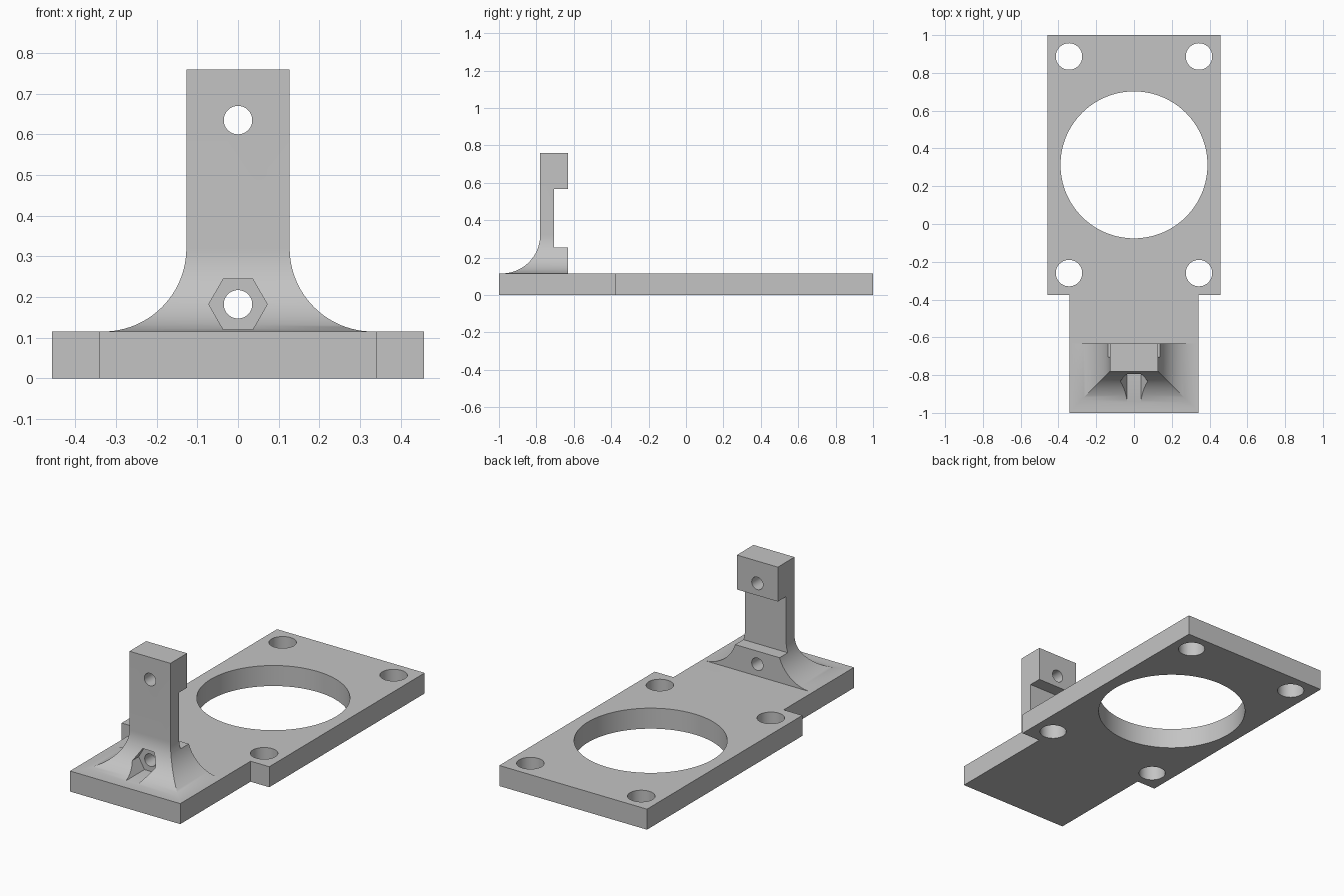
import bpy, bmesh
from math import cos, sin, pi
from mathutils import Vector

if "Cube" in bpy.data.objects:
    bpy.data.objects.remove(bpy.data.objects["Cube"])

grey = bpy.data.materials.new("plain grey")
grey.use_nodes = True
colour = (0.55, 0.55, 0.55, 1)
grey.diffuse_color = colour
grey.node_tree.nodes["Principled BSDF"].inputs["Base Color"].default_value = colour

AXES = {"x": lambda u, v, w: (w, u, v),    # profile in y, z
        "y": lambda u, v, w: (u, w, v),    # profile in x, z
        "z": lambda u, v, w: (u, v, w)}    # profile in x, y


def prism(name, profile, axis, low, high):
    """Extrude a closed 2D profile along one axis."""
    place = AXES[axis]
    bm = bmesh.new()
    face = bm.faces.new([bm.verts.new(place(u, v, low)) for u, v in profile])
    made = bmesh.ops.extrude_face_region(bm, geom=[face])["geom"]
    step = Vector(place(0, 0, high - low))
    bmesh.ops.translate(bm, vec=step, verts=[g for g in made if isinstance(g, bmesh.types.BMVert)])
    bmesh.ops.recalc_face_normals(bm, faces=bm.faces)
    mesh = bpy.data.meshes.new(name)
    bm.to_mesh(mesh)
    bm.free()
    mesh.materials.append(grey)
    obj = bpy.data.objects.new(name, mesh)
    bpy.context.collection.objects.link(obj)
    return obj


def circle(u, v, radius, sides=64):
    return [(u + radius * cos(2 * pi * i / sides), v + radius * sin(2 * pi * i / sides))
            for i in range(sides)]


def box(u0, u1, v0, v1):
    return [(u0, v0), (u1, v0), (u1, v1), (u0, v1)]


def combine(target, tool, operation):
    """Apply a boolean and discard the helper solid."""
    tool.hide_render = True
    mod = target.modifiers.new("boolean", "BOOLEAN")
    mod.operation, mod.object, mod.solver = operation, tool, "EXACT"
    bpy.context.view_layer.objects.active = target
    bpy.ops.object.modifier_apply(modifier=mod.name)
    bpy.data.objects.remove(tool)


PLATE = 0.115       # plate thickness
TOP = 0.76          # post height
HALF = 0.127        # half the post width
FRONT, BACK = -0.78, -0.632
FLARE = 0.205       # fillet radius at the foot
BURIED = 0.06       # foot reaches into the plate before the union


def flare(edge, sign):
    """Fillet from the post side down to the plate, moving outward."""
    arc = [(edge + sign * FLARE * (1 - cos(a)), PLATE + FLARE * (1 - sin(a)))
           for a in (i * pi / 48 for i in range(25))]
    return arc + [(edge + sign * FLARE, BURIED)]


# T-shaped base plate
half_plate = [(0.342, -1), (0.342, -0.377), (0.458, -0.377), (0.458, 1)]
bracket = prism("mounting_bracket", half_plate + [(-x, y) for x, y in reversed(half_plate)],
                "z", 0, PLATE)

# Post with mitred flares: front profile crossed with side profile
right_side = [(HALF, TOP)] + flare(HALF, 1)
post = prism("post", right_side + [(-x, z) for x, z in reversed(right_side)], "y", -1.1, BACK)
side = prism("post_side", [(BACK, TOP + 0.1), (FRONT, TOP + 0.1)] + flare(FRONT, -1)
             + [(BACK, BURIED)], "x", -0.6, 0.6)
combine(post, side, "INTERSECT")

# Recess in the back of the post
combine(post, prism("back_recess", box(-0.705, -0.5, 0.255, 0.567), "x", -0.6, 0.6), "DIFFERENCE")

# Bolt holes and hexagonal nut pocket
for z in (0.182, 0.635):
    combine(post, prism("bolt_hole", circle(0, z, 0.035, 48), "y", -1.2, -0.4), "DIFFERENCE")
combine(post, prism("nut_pocket", circle(0, 0.182, 0.072, 6), "y", -1.2, -0.777), "DIFFERENCE")

combine(bracket, post, "UNION")

# Large opening and four corner holes in the plate
openings = [(0, 0.313, 0.389, 128)]
openings += [(x, y, 0.07, 48) for x in (-0.344, 0.344) for y in (-0.26, 0.887)]
for opening in openings:
    combine(bracket, prism("plate_hole", circle(*opening), "z", -0.1, PLATE + 0.1), "DIFFERENCE")

# Smooth curved walls, crisp corners
bpy.ops.object.select_all(action="DESELECT")
bracket.select_set(True)
bpy.context.view_layer.objects.active = bracket
bpy.ops.object.shade_smooth_by_angle(angle=pi / 7)
